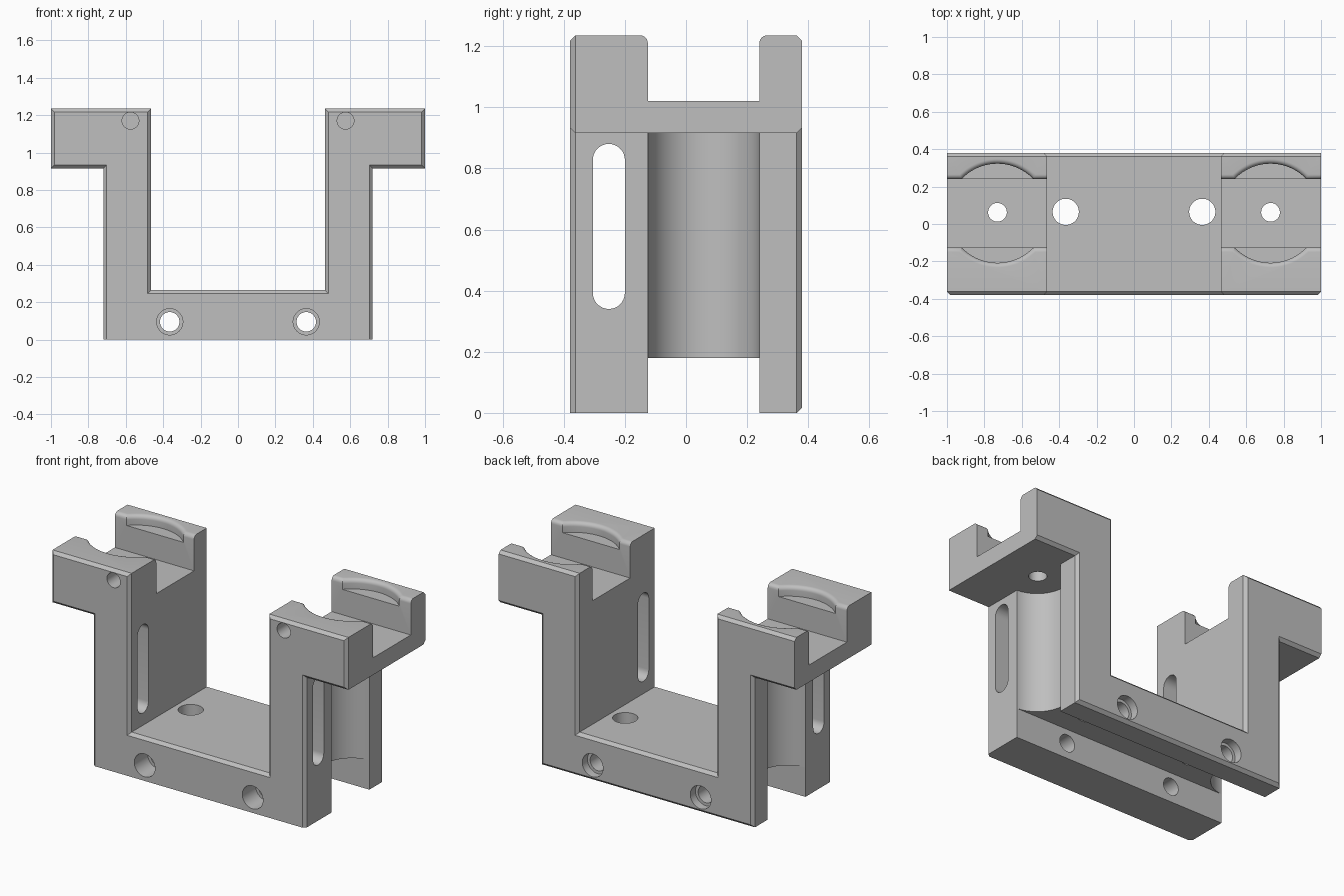
import bpy, bmesh, math
from mathutils import Matrix, Vector

cube = bpy.data.objects.get("Cube")
if cube:
    bpy.data.objects.remove(cube, do_unlink=True)

FRONT, BACK = -0.38, 0.38
TOP, FLANGE, FLOOR = 1.235, 0.915, 0.265
SLOT_A, SLOT_B = -0.125, 0.24          # front and back walls of the channels
BORE_X, BORE_Y = 0.73, 0.0575          # axis of the vertical grooves


def new_object(name, bm):
    bmesh.ops.recalc_face_normals(bm, faces=bm.faces)
    mesh = bpy.data.meshes.new(name)
    bm.to_mesh(mesh)
    bm.free()
    obj = bpy.data.objects.new(name, mesh)
    bpy.context.collection.objects.link(obj)
    return obj


def prism(points, direction):
    """Extrude a closed 3D outline along a vector."""
    bm = bmesh.new()
    face = bm.faces.new([bm.verts.new(p) for p in points])
    new = bmesh.ops.extrude_face_region(bm, geom=[face])["geom"]
    bmesh.ops.translate(bm, vec=Vector(direction),
                        verts=[v for v in new if isinstance(v, bmesh.types.BMVert)])
    return bm


def arc(cx, cy, r, start, end, steps):
    return [(cx + r * math.cos(math.radians(start + (end - start) * i / steps)),
             cy + r * math.sin(math.radians(start + (end - start) * i / steps)))
            for i in range(steps + 1)]


def cut(bm):
    """Subtract a solid from the bracket."""
    cutter = new_object("cutter", bm)
    cutter.hide_render = True
    mod = bracket.modifiers.new("cut", 'BOOLEAN')
    mod.operation, mod.solver, mod.object = 'DIFFERENCE', 'EXACT', cutter
    bpy.context.view_layer.objects.active = bracket
    bpy.ops.object.modifier_apply(modifier=mod.name)
    bpy.data.objects.remove(cutter, do_unlink=True)


def drill_z(x, y, r, z0, z1, steps=64):
    cut(prism([(px, py, z0) for px, py in arc(x, y, r, 0, 360, steps)[:-1]],
              (0, 0, z1 - z0)))


def drill_y(x, z, r, y0, y1):
    cut(prism([(px, y0, pz) for px, pz in arc(x, z, r, 0, 360, 48)[:-1]],
              (0, y1 - y0, 0)))


# U-shaped body with outward flanges
half = [(0.72, 0), (0.72, FLANGE), (1, FLANGE), (1, TOP), (0.465, TOP), (0.465, FLOOR)]
outline = half + [(-x, z) for x, z in reversed(half)]
body = prism([(x, FRONT, z) for x, z in outline], (0, BACK - FRONT, 0))


def chamfered(edge):
    a, b = (v.co for v in edge.verts)
    mid = (a + b) / 2
    if abs(a.y - b.y) > 0.01:
        return False
    if mid.y < 0:
        return mid.z > 0.01             # front: all but the base
    return abs(mid.x) < 0.99            # back: all but the flange ends


bmesh.ops.bevel(body, geom=[e for e in body.edges if chamfered(e)],
                offset=0.018, segments=1, affect='EDGES', clamp_overlap=True)
bracket = new_object("bracket_body", body)

# Channel along the underside
cut(prism([(-1.2, y, z) for y, z in
           [(SLOT_A, -0.1), (SLOT_B, -0.1), (SLOT_B, 0.18), (SLOT_A, 0.18)]],
          (2.4, 0, 0)))

# Top channel outline with rounded lips
lip = 0.025
channel = [(SLOT_A, 1.02), (SLOT_B, 1.02)]
channel += arc(SLOT_B + lip, TOP - lip, lip, 180, 90, 6)
channel += [(SLOT_B + lip, 1.4), (SLOT_A - lip, 1.4)]
channel += arc(SLOT_A - lip, TOP - lip, lip, 90, 0, 6)

# Long rounded window in the front part of each leg
window = arc(-0.2525, 0.8275, 0.0525, 0, 180, 16) + arc(-0.2525, 0.3925, 0.0525, 180, 360, 16)

# Shallow round seat with a rounded rim
seat = [(0, 1.175), (0.265, 1.175)] + arc(0.29, TOP - lip, lip, 180, 90, 6)
seat += [(0.29, 1.4), (0, 1.4)]

for side in (-1, 1):
    cut(prism([(side * 0.4, y, z) for y, z in channel], (side * 0.8, 0, 0)))
    cut(prism([(side * 0.4, y, z) for y, z in window], (side * 0.5, 0, 0)))

    bm = bmesh.new()
    verts = [bm.verts.new((r, 0, z)) for r, z in seat]
    edges = [bm.edges.new(pair) for pair in zip(verts, verts[1:])]
    bmesh.ops.spin(bm, geom=verts + edges, cent=(0, 0, 0), axis=(0, 0, 1),
                   angle=math.tau, steps=96)
    bmesh.ops.remove_doubles(bm, verts=bm.verts, dist=0.0005)
    bmesh.ops.transform(bm, verts=bm.verts,
                        matrix=Matrix.Translation((side * BORE_X, BORE_Y, 0)))
    cut(bm)

    # Vertical groove in the leg, and the hole through the flange
    drill_z(side * BORE_X, BORE_Y, 0.1825, -0.1, FLANGE, 96)
    drill_z(side * BORE_X, BORE_Y + 0.005, 0.05, 0.8, 1.1)
    # Floor hole
    drill_z(side * 0.365, 0.065, 0.07, 0.1, 0.4)
    # Counterbored holes through the base walls
    drill_y(side * 0.365, 0.095, 0.052, -0.5, 0.5)
    drill_y(side * 0.365, 0.095, 0.07, -0.5, -0.25)
    drill_y(side * 0.365, 0.095, 0.07, 0.33, 0.5)
    # Blind hole near the top of the front face
    drill_y(side * 0.575, 1.17, 0.045, -0.5, -0.28)

# Plain grey finish
grey = bpy.data.materials.new("plain grey")
grey.use_nodes = True
colour = (0.52, 0.52, 0.52, 1)
grey.diffuse_color = colour
grey.node_tree.nodes["Principled BSDF"].inputs["Base Color"].default_value = colour
bracket.data.materials.clear()
bracket.data.materials.append(grey)
for poly in bracket.data.polygons:
    poly.material_index = 0

bpy.ops.object.select_all(action='DESELECT')
bracket.select_set(True)
bpy.context.view_layer.objects.active = bracket
bpy.ops.object.shade_smooth_by_angle(angle=math.radians(30))
